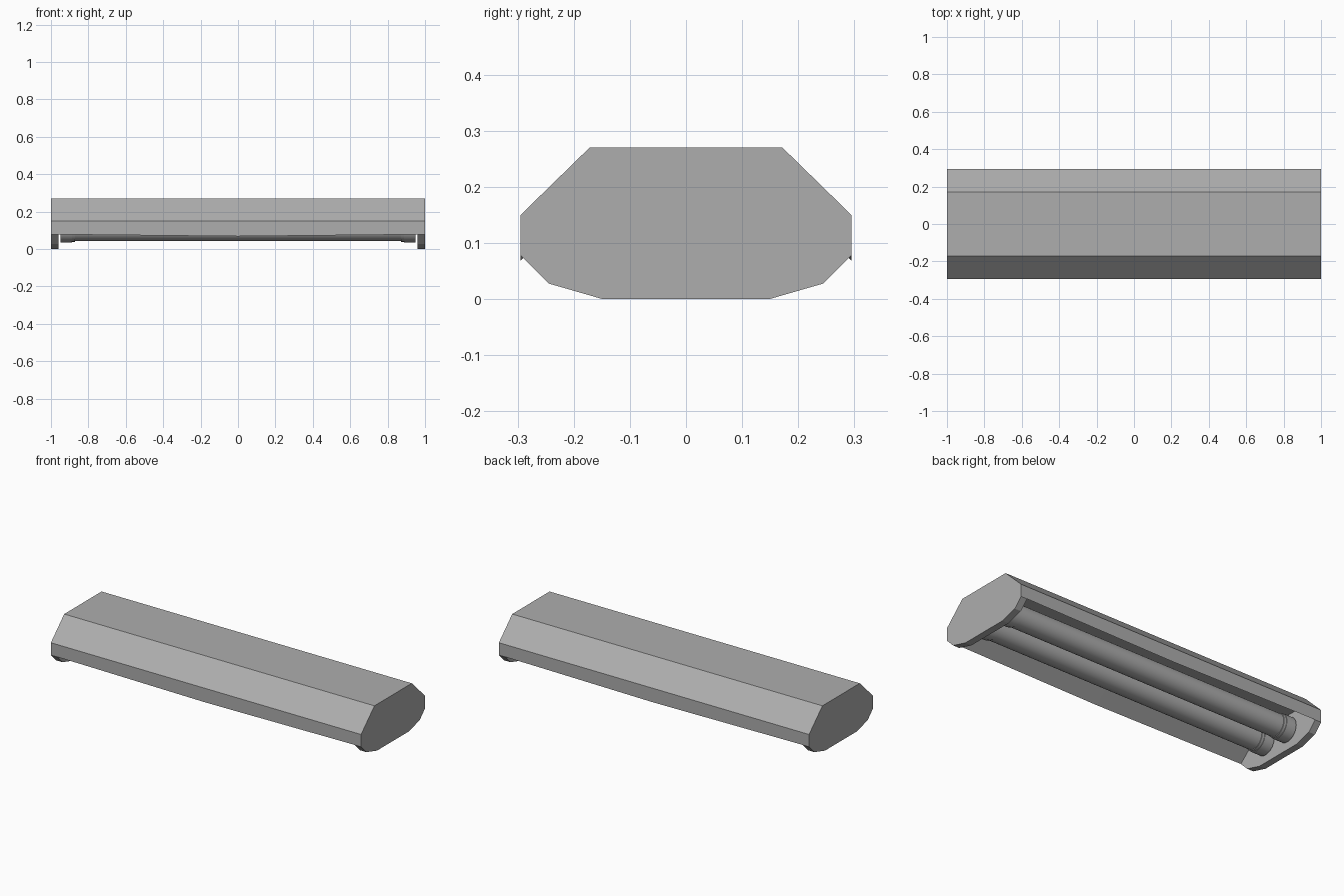
import bpy, bmesh, math

cube = bpy.data.objects.get("Cube")
if cube:
    bpy.data.objects.remove(cube, do_unlink=True)

grey = bpy.data.materials.new("mid_grey")
grey.use_nodes = True
colour = (0.42, 0.42, 0.42, 1)
grey.diffuse_color = colour
grey.node_tree.nodes["Principled BSDF"].inputs["Base Color"].default_value = colour


def prism(name, half_profile, half_length):
    """Extrude a y-mirrored profile of (y, z) points along x."""
    profile = half_profile + [(-y, z) for y, z in reversed(half_profile)]
    bm = bmesh.new()
    face = bm.faces.new([bm.verts.new((-half_length, y, z)) for y, z in profile])
    ext = bmesh.ops.extrude_face_region(bm, geom=[face])["geom"]
    moved = [v for v in ext if isinstance(v, bmesh.types.BMVert)]
    bmesh.ops.translate(bm, verts=moved, vec=(2 * half_length, 0, 0))
    bmesh.ops.recalc_face_normals(bm, faces=bm.faces)
    mesh = bpy.data.meshes.new(name)
    bm.to_mesh(mesh)
    bm.free()
    mesh.materials.append(grey)
    obj = bpy.data.objects.new(name, mesh)
    bpy.context.collection.objects.link(obj)
    return obj


def rod(name, x0, x1, y, z, radius, sides=32):
    """Smooth cylinder lying along x."""
    bpy.ops.mesh.primitive_cylinder_add(
        vertices=sides, radius=radius, depth=abs(x1 - x0),
        location=((x0 + x1) / 2, y, z), rotation=(0, math.pi / 2, 0))
    obj = bpy.context.object
    obj.name = name
    obj.data.materials.append(grey)
    bpy.ops.object.shade_smooth_by_angle(angle=math.radians(40))


# Housing with closed ends, hollowed from below by a trough
housing = prism("housing", [(0.148, 0), (0.245, 0.028), (0.295, 0.078),
                            (0.295, 0.15), (0.172, 0.27)], 1.0)
cutter = prism("trough_cutter", [(0.345, -0.05), (0.345, 0.035), (0.155, 0.2)], 0.96)
cutter.hide_render = True
cut = housing.modifiers.new("trough", "BOOLEAN")
cut.operation = "DIFFERENCE"
cut.solver = "EXACT"
cut.object = cutter
bpy.context.view_layer.update()
hollow = bpy.data.meshes.new_from_object(
    housing.evaluated_get(bpy.context.evaluated_depsgraph_get()))
housing.modifiers.clear()
housing.data = hollow
bpy.data.objects.remove(cutter, do_unlink=True)

# Lower edges dip slightly at mid length
bm = bmesh.new()
bm.from_mesh(hollow)
bmesh.ops.bisect_plane(bm, geom=bm.verts[:] + bm.edges[:] + bm.faces[:],
                       plane_co=(0, 0, 0), plane_no=(1, 0, 0))
for v in bm.verts:
    if abs(v.co.x) < 0.01 and v.co.z < 0.1:
        v.co.z -= 0.01
bm.to_mesh(hollow)
bm.free()

# Two lamps with stepped end caps and contact pins
AXIS_Z = 0.106
for side, y in (("front", -0.087), ("back", 0.087)):
    rod(side + "_tube", -0.88, 0.88, y, AXIS_Z, 0.063)
    for end, s in (("left", 1), ("right", -1)):
        name = f"{side}_{end}"
        rod(name + "_collar", s * 0.872, s * 0.89, y, AXIS_Z, 0.067)
        rod(name + "_cap", s * 0.888, s * 0.95, y, AXIS_Z, 0.07)
        for pin, dy in (("inner", -0.025), ("outer", 0.025)):
            rod(f"{name}_{pin}_pin", s * 0.948, s * 0.965, y + dy, AXIS_Z, 0.008, 12)
